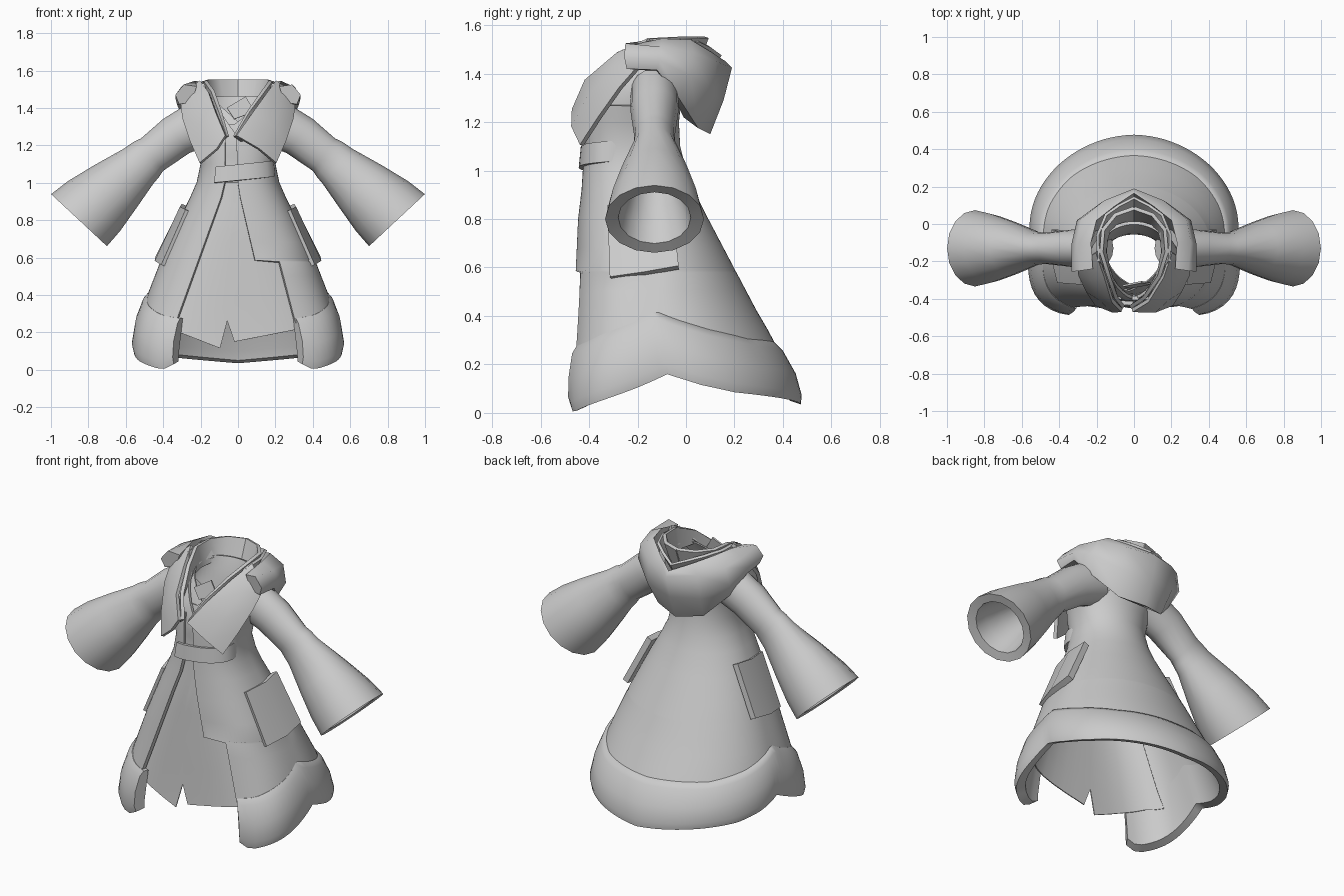
import bpy, bmesh
from math import sin, cos, atan2, radians, degrees, pi

cube = bpy.data.objects.get("Cube")
if cube:
    bpy.data.objects.remove(cube, do_unlink=True)

cloth = bpy.data.materials.new("grey_cloth")
cloth.use_nodes = True
GREY = (0.6, 0.6, 0.6, 1)
cloth.diffuse_color = GREY
cloth.node_tree.nodes["Principled BSDF"].inputs["Base Color"].default_value = GREY


def lerp(table, t):
    """Piecewise linear lookup in rows of (key, values...)."""
    if t <= table[0][0]:
        return table[0][1:]
    for lo, hi in zip(table, table[1:]):
        if t <= hi[0]:
            f = (t - lo[0]) / (hi[0] - lo[0])
            return [p + (q - p) * f for p, q in zip(lo[1:], hi[1:])]
    return table[-1][1:]


def sheet(name, rows, thick=0.0, closed=False, caps=False, smooth=40):
    """Skin a grid of points, thicken it and shade it."""
    bm = bmesh.new()
    grid = [[bm.verts.new(p) for p in row] for row in rows]
    n = len(grid[0])
    for a, b in zip(grid, grid[1:]):
        for i in range(n if closed else n - 1):
            j = (i + 1) % n
            bm.faces.new((a[i], a[j], b[j], b[i]))
    if caps:
        bm.faces.new(grid[0])
        bm.faces.new(grid[-1])
    bmesh.ops.remove_doubles(bm, verts=bm.verts, dist=0.0005)
    bmesh.ops.recalc_face_normals(bm, faces=bm.faces)
    mesh = bpy.data.meshes.new(name)
    bm.to_mesh(mesh)
    bm.free()
    mesh.materials.append(cloth)
    obj = bpy.data.objects.new(name, mesh)
    bpy.context.collection.objects.link(obj)
    bpy.ops.object.select_all(action='DESELECT')
    obj.select_set(True)
    bpy.context.view_layer.objects.active = obj
    if thick:
        mod = obj.modifiers.new("thickness", 'SOLIDIFY')
        mod.thickness, mod.offset = thick, 0
        bpy.ops.object.modifier_apply(modifier=mod.name)
    bpy.ops.object.shade_smooth_by_angle(angle=radians(smooth))


# Robe envelope: height, half width, widest y, front y, back y, front squareness
BODY = [(0, .565, -.05, -.485, .475, 4), (.14, .545, -.06, -.47, .43, 3.7),
        (.3, .505, -.08, -.46, .35, 3.3), (.42, .465, -.1, -.455, .28, 3),
        (.6, .395, -.13, -.445, .185, 2.8), (.8, .305, -.17, -.435, .08, 2.5),
        (.92, .245, -.19, -.42, .02, 2.5), (1, .21, -.2, -.415, -.01, 2.5),
        (1.1, .19, -.21, -.405, -.035, 2.5), (1.2, .21, -.2, -.41, -.04, 2.5),
        (1.3, .24, -.18, -.39, -.03, 2.5), (1.4, .23, -.16, -.33, -.01, 2.5),
        (1.5, .18, -.14, -.24, .03, 2.5)]


def surf(u, z, off=0.0):
    """Point on the robe at angle u (front is -90) and height z."""
    a, yc, yf, yb, n = lerp(BODY, z)
    c, s = cos(radians(u)), sin(radians(u))
    if s < 0:
        r = (abs(c) ** n + abs(s) ** n) ** (-1 / n)
        return ((a + off) * c * r, yc + (yc - yf + off) * s * r, z)
    return ((a + off) * c, yc + (yb - yc + off) * s, z)


def angle(x, z):
    """Front angle of the robe at a given x."""
    a, yc, yf, yb, n = lerp(BODY, z)
    r = max(-1, min(1, x / a))
    return degrees(atan2(-(1 - abs(r) ** n) ** (1 / n), r))


def spread(a, b, n):
    return [a + (b - a) * i / (n - 1) for i in range(n)]


# Coat: wraps round the back, with a stepped edge on the left front
LEFT = [(.25, .305), (.575, .22), (.585, .09), (.97, 0), (1.27, -.01)]
RIGHT = [(.25, -.33), (.97, -.07), (1.27, -.065)]
rows = []
for z in [.25, .34, .42, .5, .575, .585, .68, .8, .92, 1, 1.1, 1.2, 1.27]:
    u0, u1 = angle(lerp(LEFT, z)[0], z), 360 + angle(lerp(RIGHT, z)[0], z)
    rows.append([surf(u, z) for u in spread(u0, u1, 97)])
sheet("coat", rows, .022)

# Chest, with the neckline dropping to a V at the front
rows = []
for f in spread(0, 1, 7):
    row = []
    for u in spread(-90, 270, 49):
        x = abs(surf(u, 1.35)[0])
        top = min(1.46, 1.24 + x * 1.4) if sin(radians(u)) < 0 else 1.46
        row.append(surf(u, 1.05 + (top - 1.05) * f, -.008))
    rows.append(row)
sheet("chest", rows, .018)

# Undershirt crossing inside the neckline
for side in (1, -1):
    rows = []
    for f in spread(0, 1, 4):
        row = []
        for x in spread(-.06, .19, 8):
            top = 1.31 + max(0, x + .02) * .75
            z = 1.12 + (top - 1.12) * f
            row.append(surf(angle(x, z), z, -.03 if side > 0 else -.04))
        rows.append([(side * p[0], p[1], p[2]) for p in row])
    sheet("undershirt", rows, .008)
sheet("undershirt_fold", [[(-.06, -.33, 1.4), (.04, -.31, 1.46)],
                          [(-.02, -.34, 1.34), (.09, -.32, 1.38)]], .01)

# Inner front panel with a torn lower edge
TEAR = [(-.42, .23), (-.3, .19), (-.1, .115), (-.06, .26), (-.02, .15),
        (.3, .21), (.42, .24)]
xs = [-.49, -.46, -.42, -.36, -.3, -.2, -.1, -.06, -.02, .06, .14, .22, .3, .36, .42, .46, .49]
rows = []
for f in spread(0, 1, 9):
    row = []
    for x in xs:
        low = lerp(TEAR, x)[0]
        z = low + (1 - low) * f
        row.append(surf(angle(x * (1 - .6 * f), z), z, -.022))
    rows.append(row)
sheet("inner_panel", rows, .006)

# Thick hem trim that peaks at the sides
HIGH = [(-58, .275), (-48, .29), (-35, .33), (-16, .38), (-4, .42), (8, .385),
        (25, .345), (50, .305), (90, .29)]
LOW = [(-58, .03), (-53, .0), (-36, .05), (-20, .1), (-2, .16), (14, .115), (30, .085), (90, .035)]
PROFILE = [(0, -.012), (0, .012), (.12, .028), (.5, .034), (.85, .026), (1, .01),
           (.94, -.03), (.75, -.025)]
rows = []
for u in spread(-58, 238, 75):
    k = u if u <= 90 else 180 - u
    hi, lo = lerp(HIGH, k)[0], lerp(LOW, k)[0]
    rows.append([surf(u, hi + (lo - hi) * v, o) for v, o in PROFILE])
sheet("hem_trim", rows, closed=True, caps=True, smooth=50)

# Belt: starts at the front overlap and sinks into the left side
rows = []
for dz in (0, .085):
    row = []
    for u in spread(angle(-.11, 1.04), -10, 15):
        z = 1.0 + dz + (u + 120) * .0004
        row.append(surf(u, z, .018 - max(0, u + 40) * .0014))
    rows.append(row)
sheet("belt", rows, .022)

# Lapels, collar wings and the other mirrored parts
for side, label in ((1, "left"), (-1, "right")):
    def m(*pts):
        return [(side * x, y, z) for x, y, z in pts]

    tip, bend = (-.01, .075) if side > 0 else (.065, .115)
    sheet(label + "_lapel", [
        m((tip, -.462, 1.25), (bend, -.41, 1.37), (.155, -.28, 1.48), (.2, -.15, 1.54)),
        m((.11, -.465, 1.18), (.18, -.4, 1.3), (.23, -.29, 1.43), (.25, -.18, 1.5)),
        m((.2, -.43, 1.105), (.25, -.355, 1.22), (.29, -.27, 1.34), (.3, -.2, 1.42))], .02)

    # Neck band behind the lapel, running round to the back
    sheet(label + "_neck_band", [
        m((tip - .01, -.445, 1.25), (bend - .02, -.395, 1.38), (.135, -.28, 1.49),
          (.175, -.15, 1.545), (.165, -.03, 1.55), (.1, .05, 1.55), (0, .085, 1.55)),
        m((tip + .03, -.43, 1.22), (bend, -.375, 1.33), (.13, -.27, 1.42),
          (.155, -.15, 1.42), (.145, -.05, 1.42), (.08, 0, 1.4), (0, .02, 1.38))], .02, smooth=60)

    # Flared sleeve: centre x, centre z, in-plane radius, y radius, tilt
    ARM = [(.19, 1.32, .13, .1, 52), (.33, 1.25, .115, .1, 52), (.46, 1.15, .105, .085, 56),
           (.49, 1.125, .116, .085, 54), (.53, 1.09, .122, .09, 50), (.66, .975, .162, .145, 46),
           (.77, .875, .193, .185, 44), (.85, .8, .204, .204, 43), (.845, .805, .155, .15, 43),
           (.79, .86, .14, .135, 43), (.72, .925, .115, .11, 44), (.56, 1.06, .09, .08, 47)]
    sheet(label + "_sleeve", [
        [(side * (x + r * cos(t) * cos(radians(d))), -.13 + ry * sin(t),
          z + r * cos(t) * sin(radians(d)))
         for t in [2 * pi * i / 16 for i in range(16)]]
        for x, z, r, ry, d in ARM], closed=True, caps=True)

    # Slab pocket on the hip
    sheet(label + "_pocket", [
        m((.395, -.31, .555), (.43, -.17, .575), (.425, -.03, .6)),
        m((.265, -.32, .85), (.295, -.18, .865), (.285, -.06, .88))], .035)

# Hood lying on the back: a closed roll built across both shoulders
HOOD = [
    [(.22, -.24, 1.515), (.23, -.1, 1.545), (.2, .02, 1.54), (.105, .095, 1.495), (0, .165, 1.45)],
    [(.29, -.25, 1.525), (.305, -.1, 1.51), (.28, .03, 1.49), (.16, .125, 1.45), (0, .19, 1.425)],
    [(.335, -.255, 1.47), (.335, -.11, 1.455), (.305, .02, 1.39), (.175, .115, 1.31), (0, .155, 1.29)],
    [(.315, -.245, 1.42), (.325, -.12, 1.415), (.27, -.03, 1.3), (.15, .05, 1.175), (0, .1, 1.15)],
    [(.25, -.235, 1.43), (.26, -.12, 1.41), (.21, -.05, 1.3), (.1, -.01, 1.22), (0, .03, 1.19)]]
loops = [[half[i] for half in HOOD] for i in range(5)]
loops += [[(-x, y, z) for x, y, z in loop] for loop in reversed(loops[:-1])]
sheet("hood", loops, closed=True, caps=True, smooth=60)

# Folded lining inside the hood
LINING = [(.19, -.2, 1.53), (.195, -.06, 1.54), (.15, .05, 1.535), (.08, .1, 1.51), (0, .14, 1.48)]
FOLD = [(x * .8, y - .05, z - .09) for x, y, z in LINING]
sheet("hood_lining", [half + [(-x, y, z) for x, y, z in reversed(half[:-1])]
                      for half in (LINING, FOLD)], .016)
